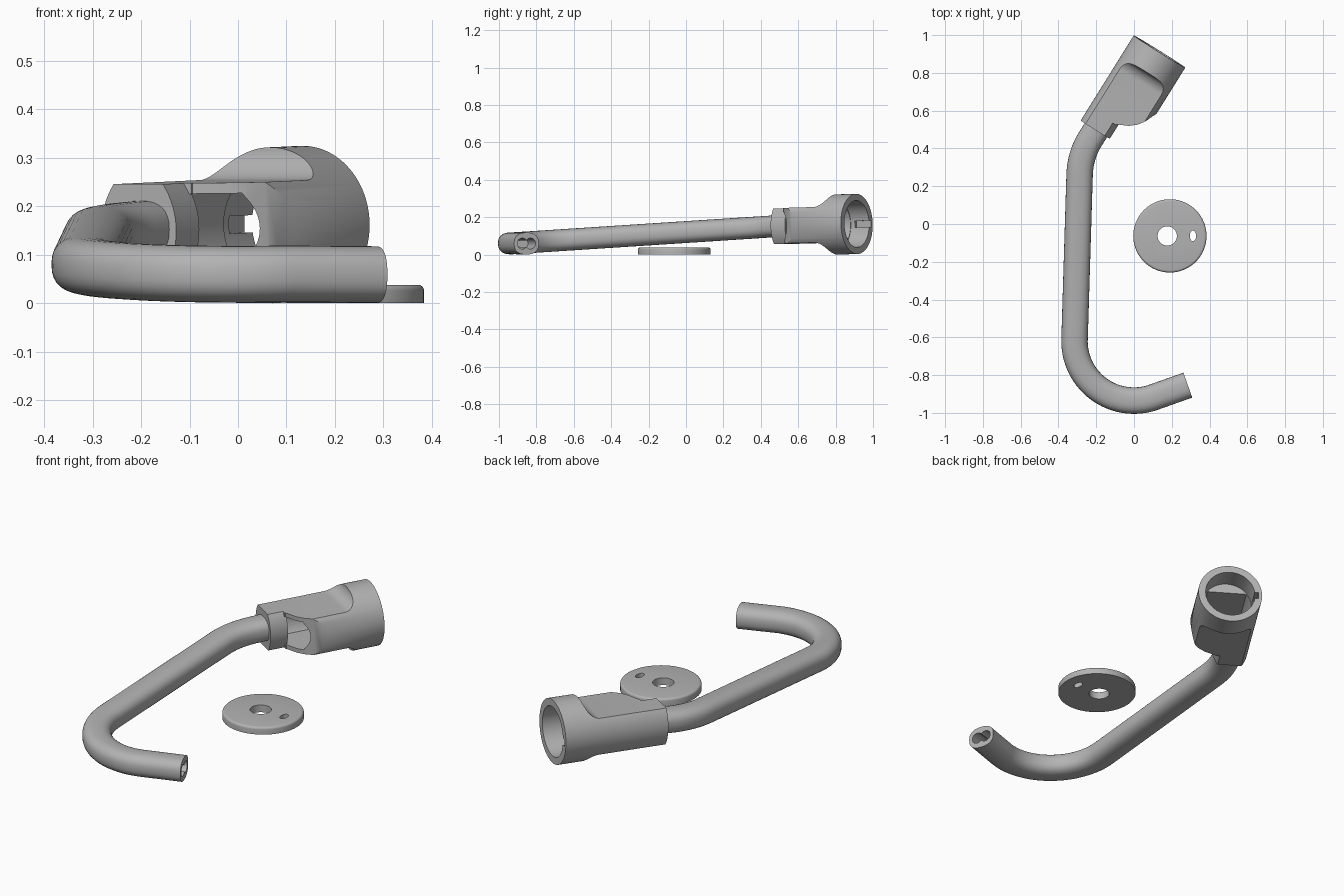
import bpy, bmesh, math
from mathutils import Vector, Matrix

cube = bpy.data.objects.get("Cube")
if cube:
    bpy.data.objects.remove(cube, do_unlink=True)

grey = bpy.data.materials.new("light grey")
grey.use_nodes = True
colour = (0.45, 0.45, 0.45, 1)
grey.diffuse_color = colour
grey.node_tree.nodes["Principled BSDF"].inputs["Base Color"].default_value = colour


def make(name, bm, matrix=Matrix()):
    bmesh.ops.recalc_face_normals(bm, faces=bm.faces)
    mesh = bpy.data.meshes.new(name)
    bm.to_mesh(mesh)
    bm.free()
    mesh.materials.append(grey)
    ob = bpy.data.objects.new(name, mesh)
    ob.matrix_world = matrix
    bpy.context.collection.objects.link(ob)
    return ob


def loft(name, rings, matrix=Matrix()):
    """Closed skin through a series of matching rings, capped at both ends."""
    bm = bmesh.new()
    rows = [[bm.verts.new(p) for p in ring] for ring in rings]
    n = len(rows[0])
    for a, b in zip(rows, rows[1:]):
        for i in range(n):
            j = (i + 1) % n
            bm.faces.new((a[i], a[j], b[j], b[i]))
    bm.faces.new(rows[0])
    bm.faces.new(rows[-1])
    return make(name, bm, matrix)


def prism(name, outline, axis, lo, hi, matrix=Matrix()):
    """Extrude a 2D outline along axis 0, 1 or 2."""
    def place(p, t):
        q = list(p)
        q.insert(axis, t)
        return q
    return loft(name, [[place(p, t) for p in outline] for t in (lo, hi)], matrix)


def activate(ob):
    bpy.ops.object.select_all(action='DESELECT')
    ob.select_set(True)
    bpy.context.view_layer.objects.active = ob


def cut(ob, cutters):
    bpy.context.view_layer.update()
    activate(ob)
    for c in cutters:
        mod = ob.modifiers.new("cut", 'BOOLEAN')
        mod.operation, mod.solver, mod.object = 'DIFFERENCE', 'EXACT', c
        bpy.ops.object.modifier_apply(modifier=mod.name)
        bpy.data.objects.remove(c, do_unlink=True)


def smooth(ob):
    activate(ob)
    bpy.ops.object.shade_smooth_by_angle(angle=math.radians(35))


def circle(r, cx=0, cy=0, n=64, sx=1, sy=1):
    return [(cx + sx * r * math.cos(math.tau * i / n),
             cy + sy * r * math.sin(math.tau * i / n)) for i in range(n)]


def flatted(r, h, right_shift=0, n=16):
    """Circle with top and bottom flats; its right arc may be shifted."""
    a = math.asin(h / r)
    arc = [-a + 2 * a * i / n for i in range(n + 1)]
    return ([(r * math.cos(t) + right_shift, r * math.sin(t)) for t in arc] +
            [(-r * math.cos(t), -r * math.sin(t)) for t in arc])


# Bent tube: rounded section swept along a hooked path
path = [Vector((0.285, -0.853, 0.059))]
for i in range(29):
    t = math.radians(-73 - 107 * i / 28)
    path.append(Vector((0.315 * math.cos(t), -0.62 + 0.315 * math.sin(t), 0)))
p0, p1, p2 = Vector((-0.288, 0.26, 0)), Vector((-0.285, 0.364, 0)), Vector((-0.23, 0.452, 0))
for i in range(11):
    t = i / 10
    path.append(p0 * (1 - t) ** 2 + p1 * 2 * t * (1 - t) + p2 * t * t)
path.append(Vector((-0.155, 0.572, 0)))
for p in path[1:]:
    p.z = 0.06 + 0.065 * (p.y + 0.93)


def spow(c):
    return math.copysign(abs(c) ** 0.8, c)


rings = []
for i, p in enumerate(path):
    d = path[min(i + 1, len(path) - 1)] - path[max(i - 1, 0)]
    d.z = 0
    d.normalize()
    side = Vector((d.y, -d.x, 0))
    rings.append([p + side * 0.07 * spow(x) + Vector((0, 0, 0.0585 * spow(z)))
                  for x, z in circle(1, n=32)])
tube = loft("bent_tube", rings)

# Twin holes in the open tube end
along = Vector((0.96, 0.28, 0)).normalized()
across = Vector((-along.y, along.x, 0))
end = Matrix((along, across, Vector((0, 0, 1)))).transposed().to_4x4()
end.translation = path[0]
cut(tube, [prism("hole_cutter", circle(0.029, s * 0.023, 0, 24), 0, -0.15, 0.05, end)
           for s in (-1, 1)])
smooth(tube)

# Socket frame: local x across, y along towards the mouth, z up
u = Vector((0.53, 0.85, 0.025)).normalized()
v = Vector((0.85, -0.53, 0)).normalized()
frame = Matrix((v, u, v.cross(u))).transposed().to_4x4()
frame.translation = (0.135, 0.913, 0.164)

R, FLAT = 0.161, 0.095
socket = prism("socket_body", circle(R, n=96), 1, -0.45, 0, frame)

# Flats with a filleted shoulder, above and below
cutters = []
for s in (1, -1):
    shoulder = [(-0.6, s * FLAT)]
    for i in range(13):
        t = math.pi / 2 * i / 12
        shoulder.append((-0.19 + 0.065 * math.sin(t), s * (FLAT + 0.065 * (1 - math.cos(t)))))
    shoulder += [(-0.125, s * 0.3), (-0.6, s * 0.3)]
    cutters.append(prism("flat_cutter", shoulder, 0, -0.3, 0.3, frame))

# Rounded lobe outline on the open side
lobe = [(0.01, -0.6), (0.01, -0.446), (0.07, -0.418), (0.106, -0.388),
        (0.132, -0.352), (0.15, -0.31), (0.175, -0.26), (0.3, -0.26), (0.3, -0.6)]
cutters.append(prism("lobe_cutter", lobe, 2, -0.3, 0.3, frame))

# Mouth bore, inner cavity and keyway
cutters.append(prism("bore_cutter", circle(0.125), 1, -0.115, 0.1, frame))
cutters.append(prism("cavity_cutter", flatted(0.122, 0.073), 1, -0.5, -0.1, frame))
key = [(-0.143, -0.018), (-0.1, -0.018), (-0.1, 0.018), (-0.143, 0.018)]
cutters.append(prism("key_cutter", key, 1, -0.09, 0.1, frame))
cut(socket, cutters)
smooth(socket)

# Neck block gripping the tube
neck = prism("neck_block", flatted(R, FLAT, -0.14), 1, -0.53, -0.44, frame)
smooth(neck)

# Loose disc with centre hole and small slot
cx, cy = 0.19, -0.063
edge = [(0.194, 0), (0.194, 0.026)]
edge += [(0.182 + 0.012 * math.cos(t), 0.026 + 0.012 * math.sin(t))
         for t in (math.pi / 8 * i for i in range(1, 5))]
disc = loft("disc", [[(x, y, z) for x, y in circle(r, cx, cy, 96)] for r, z in edge])
cut(disc, [prism("centre_cutter", circle(0.051, 0.176, cy, 48), 2, -0.1, 0.1),
           prism("slot_cutter", circle(0.028, 0.312, cy, 32, sx=0.6), 2, -0.1, 0.1)])
smooth(disc)
